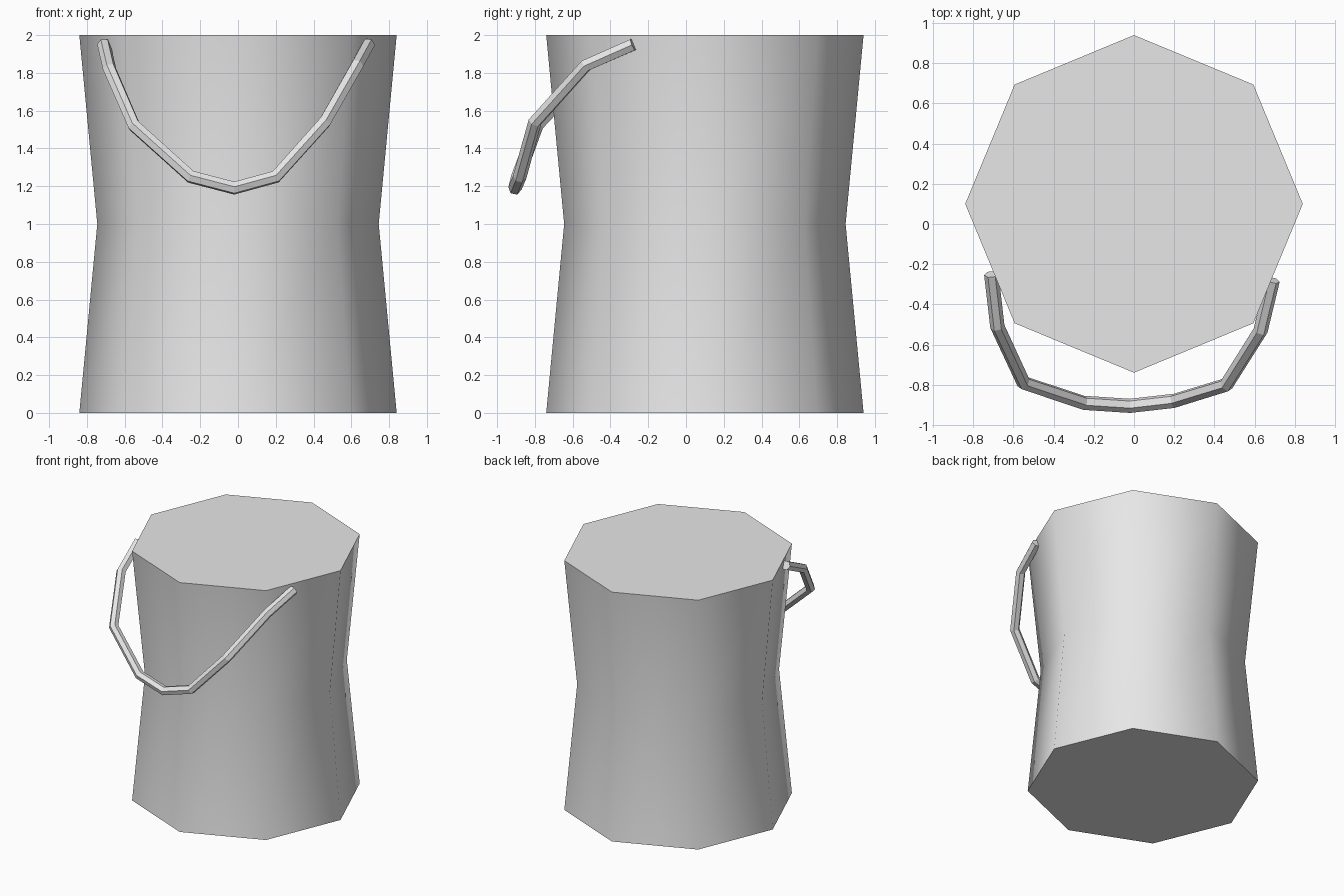
import bpy
import bmesh
from math import cos, sin, tau, radians

cube = bpy.data.objects.get("Cube")
if cube:
    bpy.data.objects.remove(cube)

# Single grey material
grey = bpy.data.materials.new("light_grey")
grey.use_nodes = True
colour = (0.8, 0.8, 0.8, 1)
grey.diffuse_color = colour
grey.node_tree.nodes["Principled BSDF"].inputs["Base Color"].default_value = colour

# Bucket body: eight-sided rings with a pinched waist, closed at both ends
SIDES = 8
CENTRE_Y = 0.1
bm = bmesh.new()
rings = []
for radius, z in ((0.84, 0), (0.745, 1), (0.84, 2)):
    rings.append([bm.verts.new((radius * cos(tau * i / SIDES),
                                CENTRE_Y + radius * sin(tau * i / SIDES), z))
                  for i in range(SIDES)])
for low, high in zip(rings, rings[1:]):
    for i in range(SIDES):
        j = (i + 1) % SIDES
        bm.faces.new((low[i], low[j], high[j], high[i]))
bm.faces.new(rings[0][::-1])
bm.faces.new(rings[-1])
mesh = bpy.data.meshes.new("bucket_body")
bm.to_mesh(mesh)
bm.free()
mesh.materials.append(grey)
body = bpy.data.objects.new("bucket_body", mesh)
bpy.context.collection.objects.link(body)
bpy.context.view_layer.objects.active = body
body.select_set(True)
bpy.ops.object.shade_smooth_by_angle(angle=radians(60))
body.select_set(False)

# Hanging handle: faceted rod swept along a sagging path
path = [(-0.71, -0.25, 1.95), (-0.68, -0.51, 1.82), (-0.55, -0.79, 1.52),
        (-0.25, -0.89, 1.25), (-0.02, -0.905, 1.19), (0.2, -0.88, 1.25),
        (0.46, -0.80, 1.54), (0.63, -0.53, 1.84), (0.69, -0.28, 1.95)]
curve = bpy.data.curves.new("handle", "CURVE")
curve.dimensions = "3D"
curve.bevel_depth = 0.036
curve.bevel_resolution = 1
curve.use_fill_caps = True
spline = curve.splines.new("POLY")
spline.points.add(len(path) - 1)
for point, co in zip(spline.points, path):
    point.co = (*co, 1)
spline.use_smooth = False
curve.materials.append(grey)
bpy.context.collection.objects.link(bpy.data.objects.new("handle", curve))
